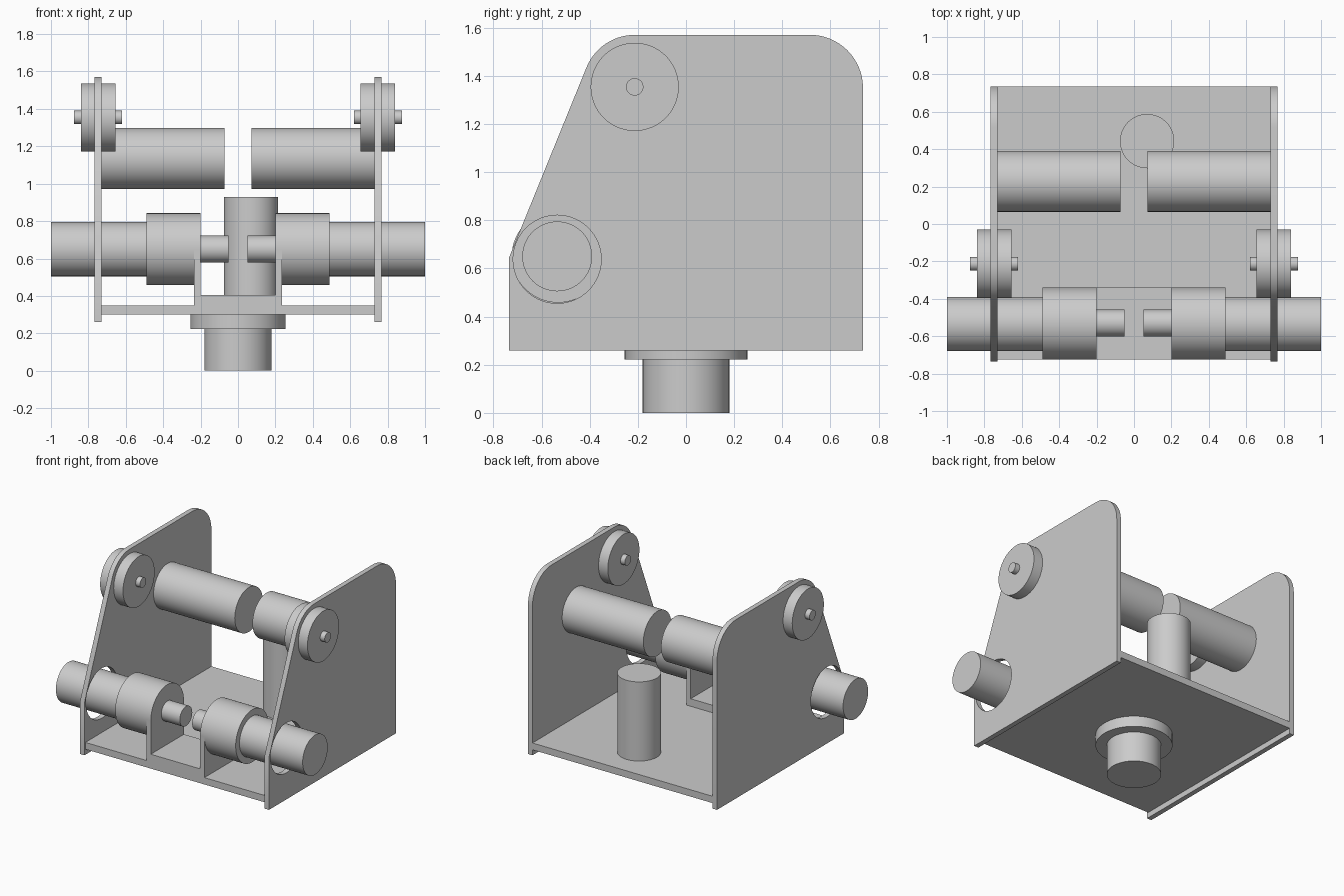
import bpy, bmesh, math
from mathutils import Matrix

cube = bpy.data.objects.get("Cube")
if cube:
    bpy.data.objects.remove(cube, do_unlink=True)

grey = bpy.data.materials.new("plain grey")
grey.use_nodes = True
grey.diffuse_color = (0.6, 0.6, 0.6, 1)
grey.node_tree.nodes["Principled BSDF"].inputs["Base Color"].default_value = (0.6, 0.6, 0.6, 1)


def finish(name, bm):
    bmesh.ops.recalc_face_normals(bm, faces=bm.faces)
    mesh = bpy.data.meshes.new(name)
    bm.to_mesh(mesh)
    bm.free()
    mesh.materials.append(grey)
    mesh.shade_smooth()
    mesh.set_sharp_from_angle(angle=math.radians(30))
    obj = bpy.data.objects.new(name, mesh)
    bpy.context.collection.objects.link(obj)
    return obj


def cylinder(name, axis, start, end, radius, a, b):
    """Cylinder along x at (y, z) = (a, b), or along z at (x, y) = (a, b)."""
    mid = (start + end) / 2
    if axis == "x":
        place = Matrix.Translation((mid, a, b)) @ Matrix.Rotation(math.pi / 2, 4, "Y")
    else:
        place = Matrix.Translation((a, b, mid))
    bm = bmesh.new()
    bmesh.ops.create_cone(bm, cap_ends=True, segments=64, radius1=radius,
                          radius2=radius, depth=end - start, matrix=place)
    return finish(name, bm)


def extrude_outline(name, loops, offset, depth, along):
    """Fill closed 2D loops (outer first, then holes) and extrude them."""
    bm = bmesh.new()
    edges = []
    for loop in loops:
        verts = [bm.verts.new((offset, p, q) if along == "x" else (p, offset, q))
                 for p, q in loop]
        edges += [bm.edges.new((v, verts[i - 1])) for i, v in enumerate(verts)]
    bmesh.ops.triangle_fill(bm, edges=edges, use_beauty=True)
    ext = bmesh.ops.extrude_face_region(bm, geom=bm.faces[:])
    moved = [g for g in ext["geom"] if isinstance(g, bmesh.types.BMVert)]
    bmesh.ops.translate(bm, verts=moved,
                        vec=(depth, 0, 0) if along == "x" else (0, depth, 0))
    return finish(name, bm)


def arc(cy, cz, r, start, end, steps):
    angles = [math.radians(start + (end - start) * i / steps) for i in range(steps + 1)]
    return [(cy + r * math.cos(t), cz + r * math.sin(t)) for t in angles]


# Side plate outline: sloped front, rounded top corners, clearance hole
outline = [(-0.735, 0.26), (0.735, 0.26)]
outline += arc(0.515, 1.35, 0.22, 0, 90, 16)
outline += arc(-0.213, 1.354, 0.216, 90, 158, 14)
outline += [(-0.735, 0.645)]
hole = arc(-0.535, 0.638, 0.183, 0, 360, 64)[:-1]

for side, s in (("left", 1), ("right", -1)):
    extrude_outline(side + "_side_plate", [outline, hole], s * 0.73, s * 0.036, "x")
    # Mirrored round parts: inner x, outer x, radius, y, z
    for name, x0, x1, r, y, z in (
        ("guide_wheel", 0.655, 0.84, 0.183, -0.213, 1.354),
        ("wheel_axle", 0.62, 0.877, 0.036, -0.213, 1.354),
        ("upper_drum", 0.072, 0.73, 0.163, 0.228, 1.135),
        ("lower_motor", 0.48, 1.0, 0.145, -0.535, 0.65),
        ("motor_collar", 0.2, 0.488, 0.192, -0.532, 0.65),
        ("motor_shaft", 0.05, 0.21, 0.072, -0.53, 0.65),
    ):
        lo, hi = sorted((s * x0, s * x1))
        cylinder(side + "_" + name, "x", lo, hi, r, y, z)

# Base plate between the side plates
extrude_outline("base_plate", [[(-0.73, 0.3), (0.73, 0.3), (0.73, 0.35), (-0.73, 0.35)]],
                -0.724, 1.459, "y")

# U-shaped bracket carrying the collars
extrude_outline("motor_bracket", [[
    (-0.235, 0.345), (0.235, 0.345), (0.235, 0.65), (0.2, 0.65),
    (0.2, 0.405), (-0.2, 0.405), (-0.2, 0.65), (-0.235, 0.65)]],
    -0.724, 0.384, "y")

# Upright cylinder, mounting flange and foot
cylinder("upright_motor", "z", 0.34, 0.93, 0.145, 0.07, 0.443)
cylinder("mounting_flange", "z", 0.222, 0.3, 0.255, 0, 0)
cylinder("mounting_foot", "z", 0, 0.23, 0.18, 0, 0)
